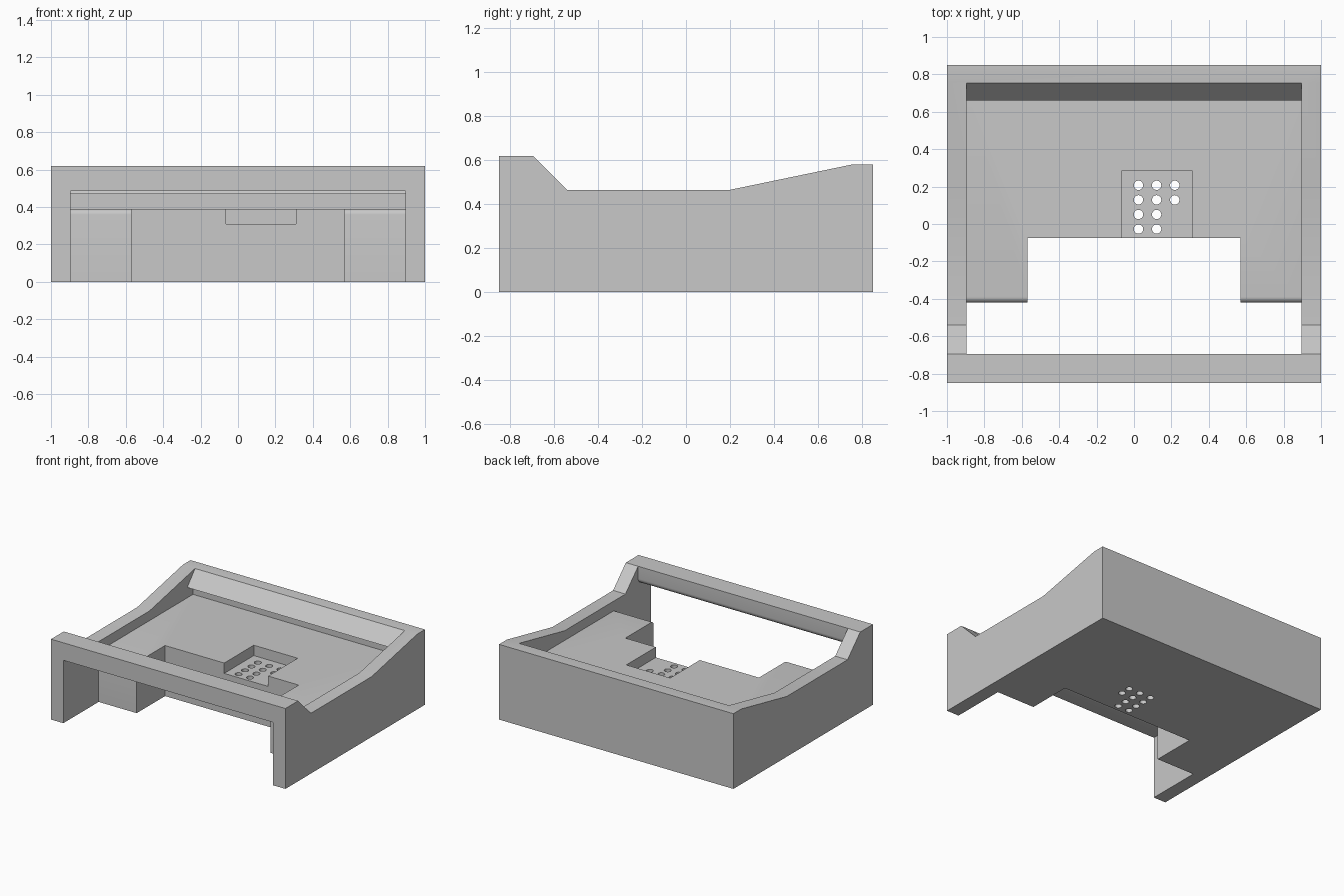
import bpy, bmesh, math
from mathutils import Matrix, Vector

if "Cube" in bpy.data.objects:
    bpy.data.objects.remove(bpy.data.objects["Cube"])

GREY = (0.58, 0.58, 0.58, 1)
mat = bpy.data.materials.new("plain grey")
mat.use_nodes = True
mat.diffuse_color = GREY
mat.node_tree.nodes["Principled BSDF"].inputs["Base Color"].default_value = GREY


def make_object(name, bm):
    bmesh.ops.recalc_face_normals(bm, faces=bm.faces)
    mesh = bpy.data.meshes.new(name)
    bm.to_mesh(mesh)
    bm.free()
    mesh.materials.append(mat)
    obj = bpy.data.objects.new(name, mesh)
    bpy.context.collection.objects.link(obj)
    return obj


def extrude_side_profile(name, profile, half_width):
    """Extrude a (y, z) outline symmetrically along x."""
    bm = bmesh.new()
    face = bm.faces.new([bm.verts.new((-half_width, y, z)) for y, z in profile])
    moved = bmesh.ops.extrude_face_region(bm, geom=[face])["geom"]
    verts = [v for v in moved if isinstance(v, bmesh.types.BMVert)]
    bmesh.ops.translate(bm, verts=verts, vec=(2 * half_width, 0, 0))
    return make_object(name, bm)


def box(name, low, high):
    low, high = Vector(low), Vector(high)
    bm = bmesh.new()
    bmesh.ops.create_cube(bm, size=1, matrix=Matrix.Translation((low + high) / 2)
                          @ Matrix.Diagonal((*(high - low), 1)))
    return make_object(name, bm)


def arc(y, z, radius, start, end, steps=6):
    angles = [math.radians(start + (end - start) * i / steps) for i in range(steps + 1)]
    return [(y + radius * math.cos(a), z + radius * math.sin(a)) for a in angles]


# Outer block with the stepped side silhouette
housing = extrude_side_profile("housing", [
    (-0.85, 0), (0.85, 0), (0.85, 0.58), (0.755, 0.58), (0.20, 0.465),
    (-0.54, 0.465), (-0.695, 0.62), (-0.85, 0.62)], 1.0)

# Interior: opening under the front bar, tray, and overhanging rear lip
cavity = [(-0.95, -0.1), (-0.95, 0.485)]
cavity += arc(-0.735, 0.525, 0.04, -90, 0)
cavity += [(-0.695, 0.8), (0.755, 0.8), (0.755, 0.58), (0.66, 0.47), (0.73, 0.47), (0.73, 0.39)]
cavity += arc(-0.39, 0.36, 0.03, 90, 180)
cavity += [(-0.42, -0.1)]
cutters = [extrude_side_profile("cavity_cutter", cavity, 0.895)]

# Front notch between the two tabs, and the shallow pocket behind it
cutters.append(box("notch_cutter", (-0.57, -0.6, -0.1), (0.57, -0.075, 0.43)))
cutters.append(box("pocket_cutter", (-0.065, -0.2, 0.31), (0.31, 0.285, 0.43)))

# Grid of through holes; the last column has only two
bm = bmesh.new()
for column, count in enumerate((4, 4, 2)):
    for row in range(count):
        spot = (0.024 + 0.097 * column, 0.207 - 0.078 * row, 0.2)
        bmesh.ops.create_cone(bm, cap_ends=True, segments=24, radius1=0.025, radius2=0.025,
                              depth=0.6, matrix=Matrix.Translation(spot))
cutters.append(make_object("hole_cutter", bm))

bpy.ops.object.select_all(action='DESELECT')
housing.select_set(True)
bpy.context.view_layer.objects.active = housing
for cutter in cutters:
    cutter.hide_render = True
    cut = housing.modifiers.new(cutter.name, 'BOOLEAN')
    cut.operation = 'DIFFERENCE'
    cut.solver = 'EXACT'
    cut.object = cutter
    bpy.ops.object.modifier_apply(modifier=cut.name)
    bpy.data.objects.remove(cutter)

bpy.ops.object.shade_smooth_by_angle(angle=math.radians(25))
